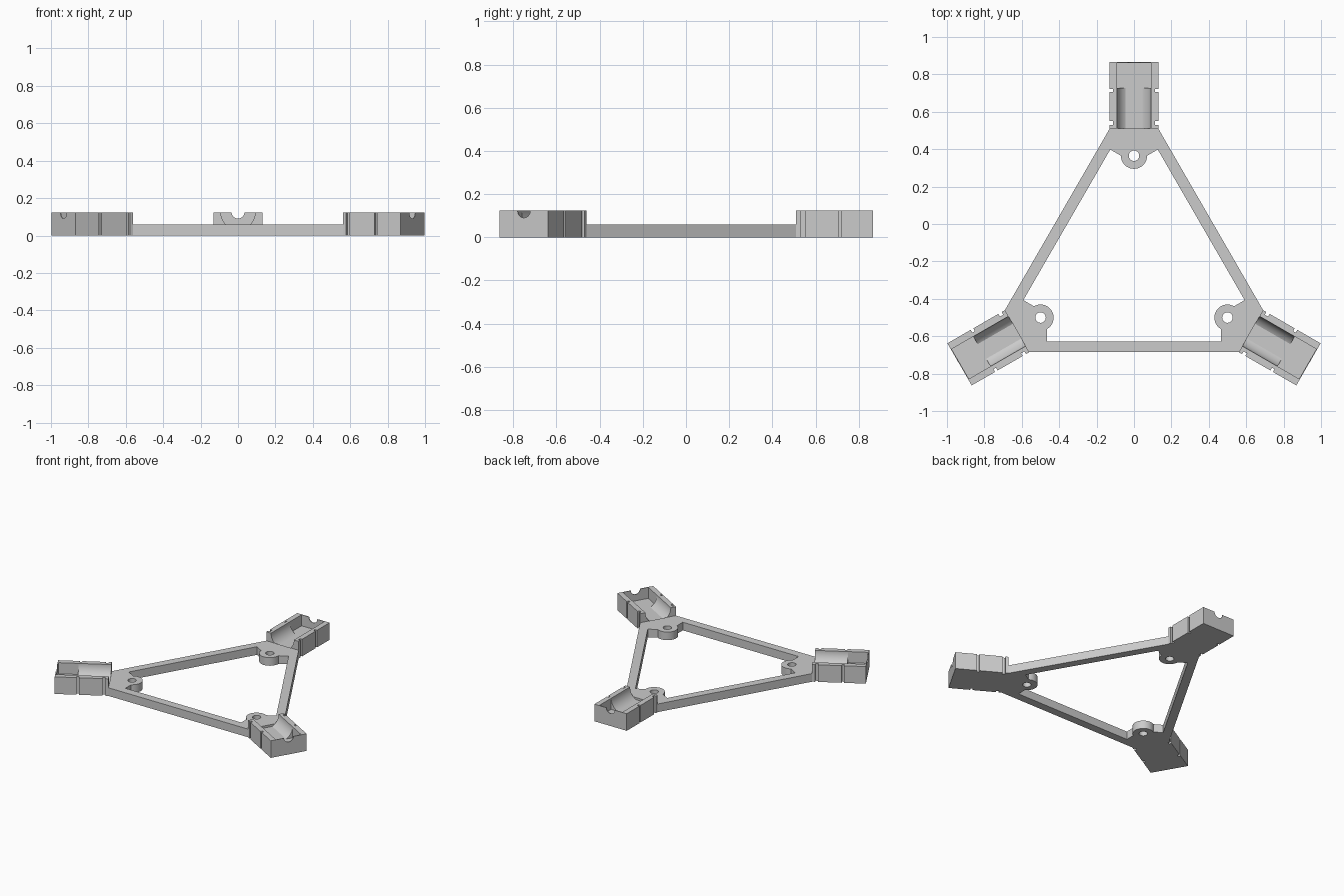
import bpy
import bmesh
from math import sin, cos, pi, radians, sqrt
from mathutils import Matrix, Vector

if "Cube" in bpy.data.objects:
    bpy.data.objects.remove(bpy.data.objects["Cube"])

FRAME_H, BLOCK_H = 0.059, 0.124
INNER, OUTER = 0.722, 1.077       # arm block extent along its spoke
HALF_W, POCKET_W = 0.13, 0.092
FLOOR = 0.044
LUG_Y, LUG_R, HOLE_R = 0.577, 0.07, 0.028
CENTRE = Matrix.Translation((0, -0.212, 0))

grey = bpy.data.materials.new("grey plastic")
grey.use_nodes = True
colour = (0.6, 0.6, 0.6, 1)
grey.diffuse_color = colour
grey.node_tree.nodes["Principled BSDF"].inputs["Base Color"].default_value = colour


def arc(cx, cy, r, start, end, n):
    """Points of an arc, angles in degrees."""
    angles = [radians(start + (end - start) * i / n) for i in range(n + 1)]
    return [(cx + r * cos(a), cy + r * sin(a)) for a in angles]


def add_object(name, mesh):
    obj = bpy.data.objects.new(name, mesh)
    bpy.context.collection.objects.link(obj)
    return obj


def prism(name, loops, low, high):
    """Fill closed outlines (inner ones become holes) and extrude in z."""
    curve = bpy.data.curves.new(name, 'CURVE')
    curve.dimensions, curve.fill_mode = '2D', 'BOTH'
    curve.extrude = (high - low) / 2
    for loop in loops:
        spline = curve.splines.new('POLY')
        spline.points.add(len(loop) - 1)
        for point, (x, y) in zip(spline.points, loop):
            point.co = (x, y, 0, 1)
        spline.use_cyclic_u = True
    temp = add_object(name + " outline", curve)
    graph = bpy.context.evaluated_depsgraph_get()
    mesh = bpy.data.meshes.new_from_object(temp.evaluated_get(graph))
    bpy.data.objects.remove(temp)
    bm = bmesh.new()
    bm.from_mesh(mesh)
    bmesh.ops.remove_doubles(bm, verts=bm.verts, dist=0.0001)
    bmesh.ops.translate(bm, verts=bm.verts, vec=Vector((0, 0, (low + high) / 2)))
    bmesh.ops.recalc_face_normals(bm, faces=bm.faces)
    bm.to_mesh(mesh)
    bm.free()
    mesh.materials.clear()
    mesh.materials.append(grey)
    return add_object(name, mesh)


def along_spoke(name, profile, start, end):
    """Prism whose profile is in x and z, running along y."""
    obj = prism(name, [profile], -end, -start)
    obj.data.transform(Matrix.Rotation(pi / 2, 4, 'X'))
    return obj


def cut(body, cutter):
    mod = body.modifiers.new("cut", 'BOOLEAN')
    mod.operation, mod.solver, mod.object = 'DIFFERENCE', 'EXACT', cutter
    graph = bpy.context.evaluated_depsgraph_get()
    mesh = bpy.data.meshes.new_from_object(body.evaluated_get(graph))
    body.modifiers.clear()
    body.data = mesh
    bpy.data.objects.remove(cutter)


def smooth(obj):
    bpy.ops.object.select_all(action='DESELECT')
    obj.select_set(True)
    bpy.context.view_layer.objects.active = obj
    bpy.ops.object.shade_smooth_by_angle(angle=radians(25))


def spin(points, k):
    c, s = cos(k * 2 * pi / 3), sin(k * 2 * pi / 3)
    return [(x * c - y * s, x * s + y * c) for x, y in points]


# Triangular frame with a drilled lug in each corner
corner_out = [(HALF_W, INNER), (-HALF_W, INNER)]
corner_in = [(0.127, 0.610)] + arc(0, LUG_Y, LUG_R, 0, -180, 24) + [(-0.127, 0.610)]
hole = arc(0, LUG_Y, HOLE_R, 0, 360, 24)[:-1]
outer = [p for k in range(3) for p in spin(corner_out, k)]
inner = [p for k in range(3) for p in spin(corner_in, k)]
holes = [spin(hole, k) for k in range(3)]
frame = prism("triangle_frame", [outer, inner] + holes, 0, FRAME_H)
frame.matrix_world = CENTRE
smooth(frame)

# Arm block with tie grooves in both sides
side = [(HALF_W, INNER)]
for low, high in ((0.742, 0.762), (0.917, 0.933)):
    deep = HALF_W - 0.017
    side += [(HALF_W, low), (deep, low), (deep, high), (HALF_W, high)]
side.append((HALF_W, OUTER))
block = prism("arm_block", [side + [(-x, y) for x, y in reversed(side)]], 0, BLOCK_H)

# Round-sided trough, open towards the frame
top = BLOCK_H + 0.02
flat = sqrt(POCKET_W ** 2 - (BLOCK_H - FLOOR) ** 2)
curve_side = [(x, z) for x, z in arc(0, BLOCK_H, POCKET_W, 0, -90, 24) if z > FLOOR]
half = [(POCKET_W, top)] + curve_side + [(flat, FLOOR)]
trough = half + [(-x, z) for x, z in reversed(half)]
cut(block, along_spoke("trough cutter", trough, INNER - 0.02, 0.942))

# Square pocket behind a thin end wall
w, z = POCKET_W, FLOOR - 0.0003
pocket = [(w, top), (w, z), (-w, z), (-w, top)]
cut(block, along_spoke("pocket cutter", pocket, 0.939, OUTER - 0.005))

# Half-round cable notch in the end wall
notch = [(0.034, top)] + arc(0, BLOCK_H, 0.034, 0, -180, 16) + [(-0.034, top)]
cut(block, along_spoke("notch cutter", notch, OUTER - 0.03, OUTER + 0.02))
smooth(block)

# One block on each corner
for k, where in enumerate(("back", "right", "left")):
    arm = block if k == 0 else add_object("arm_block", block.data)
    arm.name = "arm_block_" + where
    arm.matrix_world = CENTRE @ Matrix.Rotation(k * 2 * pi / 3, 4, 'Z')
